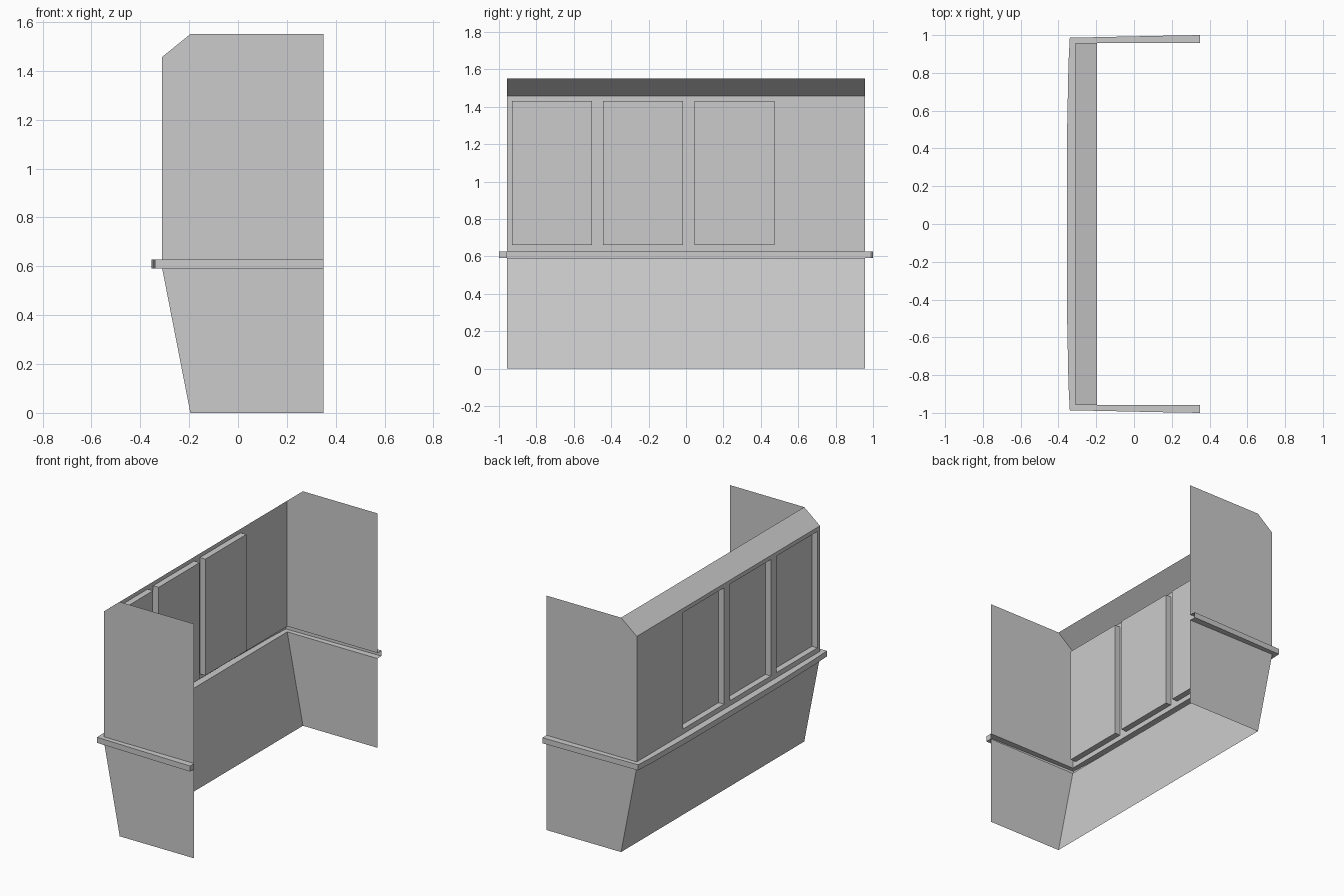
import bpy, bmesh

if "Cube" in bpy.data.objects:
    bpy.data.objects.remove(bpy.data.objects["Cube"])

W = 0.957                      # half width of the shell
X_OPEN, X_WALL, X_EDGE = 0.35, -0.31, -0.195
Z_LO, Z_HI, Z_EAVE, Z_TOP = 0.59, 0.627, 1.457, 1.55
WINDOWS = [(-0.93, -0.502), (-0.443, -0.015), (0.045, 0.472)]
WIN_Z = (0.66, 1.43)
DEPTH = 0.04


def make(name, faces):
    """Build a mesh object from a list of polygons, welding shared points."""
    bm = bmesh.new()
    for f in faces:
        bm.faces.new([bm.verts.new(p) for p in f])
    bmesh.ops.remove_doubles(bm, verts=bm.verts, dist=1e-5)
    me = bpy.data.meshes.new(name)
    bm.to_mesh(me)
    bm.free()
    ob = bpy.data.objects.new(name, me)
    bpy.context.collection.objects.link(ob)
    return ob


# Thin side panels, split by the hollow belt rail
lower = [(X_EDGE, 0), (X_OPEN, 0), (X_OPEN, Z_LO), (X_WALL, Z_LO)]
upper = [(X_WALL, Z_HI), (X_OPEN, Z_HI), (X_OPEN, Z_TOP),
         (X_EDGE, Z_TOP), (X_WALL, Z_EAVE)]
for name, s in (("side_panel_near", -1), ("side_panel_far", 1)):
    make(name, [[(x, s * W, z) for x, z in prof][::-s] for prof in (lower, upper)])


# Sloped bands of the long wall
def band(name, a, b):
    make(name, [[(a[0], W, a[1]), (a[0], -W, a[1]), (b[0], -W, b[1]), (b[0], W, b[1])]])


band("lower_wall", (X_EDGE, 0), (X_WALL, Z_LO))
band("roof_bevel", (X_WALL, Z_EAVE), (X_EDGE, Z_TOP))

# Upper wall: a grid of cells, with the window cells pushed inward as recesses
ys = [-W] + [y for w in WINDOWS for y in w] + [W]
zs = [Z_HI, *WIN_Z, Z_EAVE]
wall = []
for i, (y0, y1) in enumerate(zip(ys, ys[1:])):
    for j, (z0, z1) in enumerate(zip(zs, zs[1:])):
        rim = [(X_WALL, y1, z0), (X_WALL, y0, z0), (X_WALL, y0, z1), (X_WALL, y1, z1)]
        if i % 2 and j == 1:
            back = [(x + DEPTH, y, z) for x, y, z in rim]
            wall.append(back)
            for k in range(4):
                n = (k + 1) % 4
                wall.append([rim[k], rim[n], back[n], back[k]])
        else:
            wall.append(rim)
make("window_wall", wall)

# Belt rail: hollow channel round the outside, open towards the interior
outer = [(X_OPEN, -1.0), (0.17, -0.997), (-0.34, -0.986), (-0.347, -0.85), (-0.355, -0.45)]
inner = [(X_OPEN, -W), (0.17, -W), (X_WALL, -W), (X_WALL, -0.85), (X_WALL, -0.45)]
outer += [(x, -y) for x, y in reversed(outer)]
inner += [(x, -y) for x, y in reversed(inner)]
rail = []
for k in range(len(outer) - 1):
    o0, o1, i0, i1 = outer[k], outer[k + 1], inner[k], inner[k + 1]
    rail.append([(*o1, Z_LO), (*o0, Z_LO), (*o0, Z_HI), (*o1, Z_HI)])
    rail.append([(*i0, Z_HI), (*i1, Z_HI), (*o1, Z_HI), (*o0, Z_HI)])
    rail.append([(*o0, Z_LO), (*o1, Z_LO), (*i1, Z_LO), (*i0, Z_LO)])
# Only the near end of the rail is capped
o, i = outer[0], inner[0]
rail.append([(*o, Z_LO), (*i, Z_LO), (*i, Z_HI), (*o, Z_HI)])
make("belt_rail", rail)
